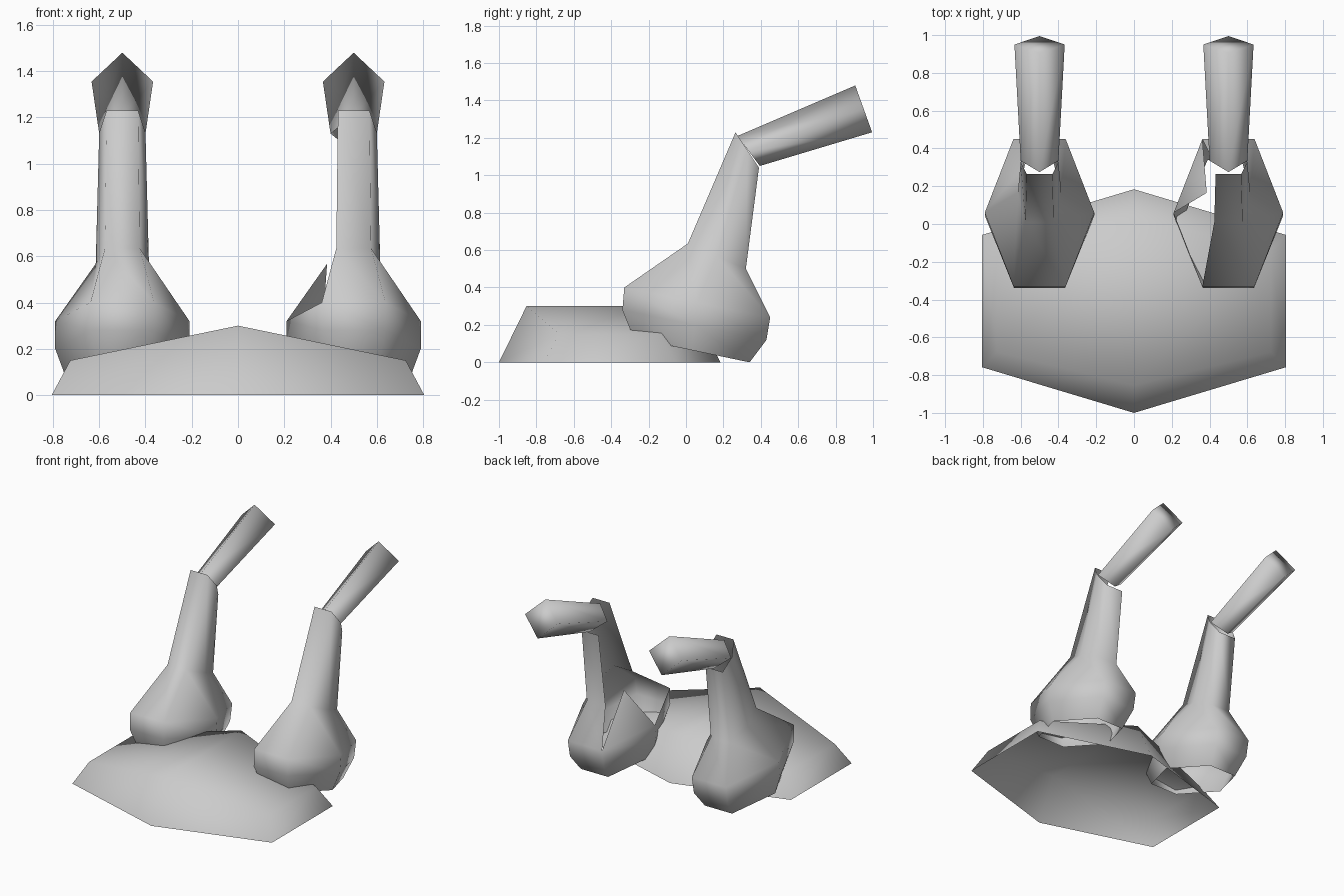
import bpy, bmesh

if "Cube" in bpy.data.objects:
    bpy.data.objects.remove(bpy.data.objects["Cube"])


def build(name, rings, x=0.0, cap_end=False, skip=(), extra=()):
    """Loft equal-length rings of points; skip holds (ring, segment) gaps."""
    bm = bmesh.new()
    rows = [[bm.verts.new((px + x, y, z)) for px, y, z in r] for r in rings]
    n = len(rows[0])
    for i in range(len(rows) - 1):
        for j in range(n):
            if (i, j) not in skip:
                k = (j + 1) % n
                bm.faces.new((rows[i][j], rows[i][k], rows[i + 1][k], rows[i + 1][j]))
    for tri in extra:
        bm.faces.new([rows[i][j] for i, j in tri])
    if cap_end:
        bm.faces.new(rows[-1])
    bmesh.ops.recalc_face_normals(bm, faces=bm.faces)
    for f in bm.faces:
        f.smooth = True
    mesh = bpy.data.meshes.new(name)
    bm.to_mesh(mesh)
    bm.free()
    ob = bpy.data.objects.new(name, mesh)
    bpy.context.collection.objects.link(ob)
    return ob


def hexagon(front, back, side, end):
    """Tilted hexagon from its front and back (y, z) and two half widths."""
    (fy, fz), (by, bz) = front, back
    my, mz = (fy + by) / 2, (fz + bz) / 2
    return [(-end, fy, fz), (-side, my, mz), (-end, by, bz),
            (end, by, bz), (side, my, mz), (end, fy, fz)]


def diamond(top, bottom, half):
    (ty, tz), (by, bz) = top, bottom
    my, mz = (ty + by) / 2, (tz + bz) / 2
    return [(0, ty, tz), (half, my, mz), (0, by, bz), (-half, my, mz)]


# Hollow ridged base, open underneath
def base_ring(tip, sx, sy, z_mid, z_side):
    c = -0.408
    return [(0, c - tip, z_mid), (sx, c - sy, z_side), (sx, c + sy, z_side),
            (0, c + tip, z_mid), (-sx, c + sy, z_side), (-sx, c - sy, z_side)]


base = build("base", [base_ring(0.592, 0.805, 0.35, 0, 0),
                      base_ring(0.445, 0.725, 0.27, 0.3, 0.15)])
# Split the hipped top along its ridge
bm = bmesh.new()
bm.from_mesh(base.data)
bm.verts.ensure_lookup_table()
for ids in ((6, 7, 8, 9), (9, 10, 11, 6)):
    bm.faces.new([bm.verts[i] for i in ids]).smooth = True
bmesh.ops.recalc_face_normals(bm, faces=bm.faces)
bm.to_mesh(base.data)
bm.free()

# Bulb and neck profile, bottom to top
body = [hexagon((-0.28, 0.13), (0.34, 0.0), 0.24, 0.11),
        hexagon((-0.34, 0.28), (0.43, 0.12), 0.29, 0.135),
        hexagon((-0.33, 0.40), (0.45, 0.24), 0.29, 0.138),
        hexagon((0.01, 0.635), (0.32, 0.50), 0.115, 0.075),
        hexagon((0.265, 1.23), (0.39, 1.04), 0.1, 0.068)]
head = [diamond((0.275, 1.21), (0.395, 1.05), 0.1),
        diamond((0.905, 1.48), (0.995, 1.23), 0.133)]

for side, x in (("left", -0.5), ("right", 0.5)):
    # The right body has a torn gap on its inner side
    torn = side == "right"
    build(side + "_bulb_and_neck", body, x,
          skip={(2, 0), (2, 1), (3, 0), (3, 1)} if torn else (),
          extra=[((2, 1), (2, 2), (3, 1))] if torn else ())
    build(side + "_head", head, x, cap_end=True)
